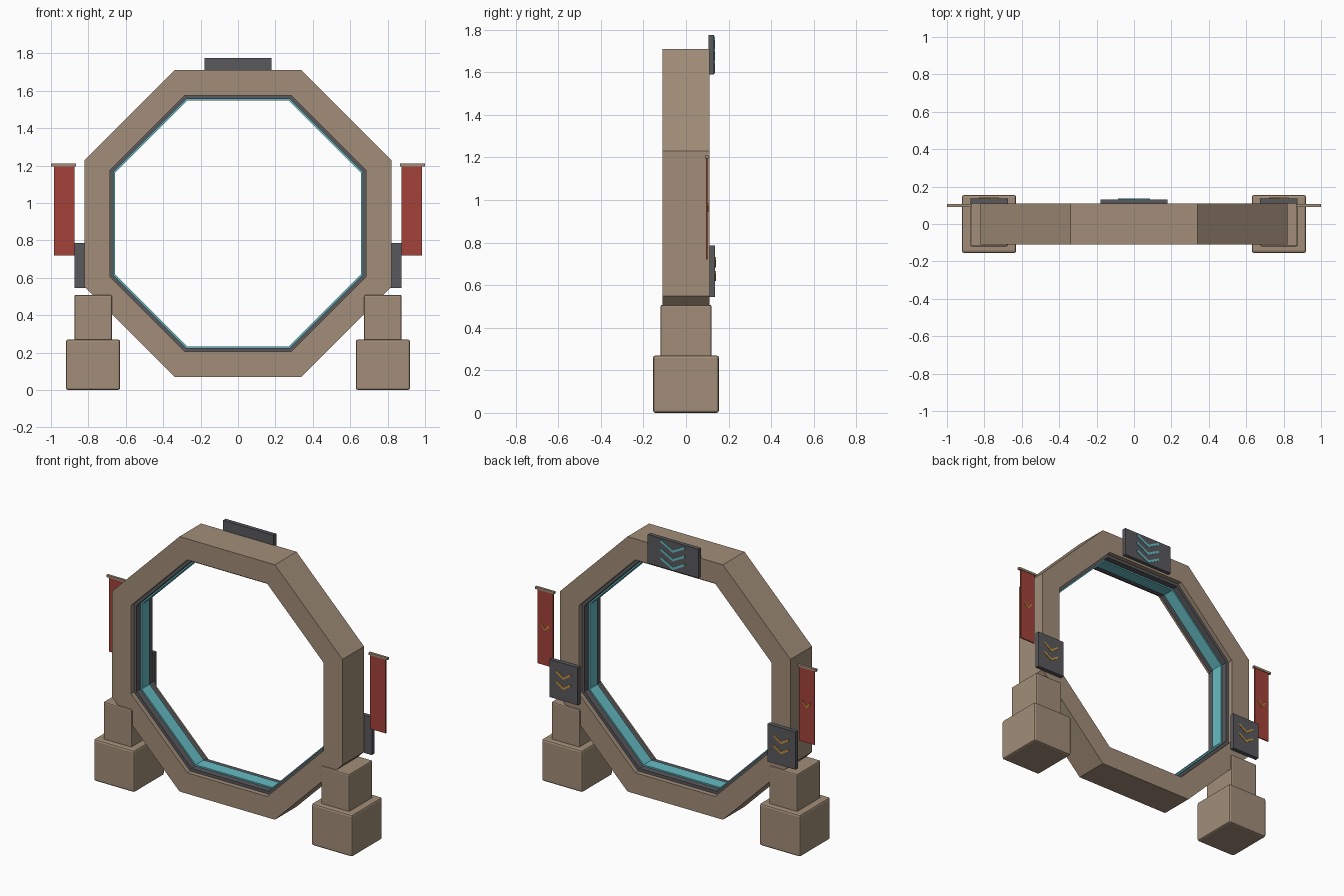
import bpy, bmesh, math
from mathutils import Vector

cube = bpy.data.objects.get("Cube")
if cube:
    bpy.data.objects.remove(cube, do_unlink=True)


def material(name, rgb):
    m = bpy.data.materials.new(name)
    m.use_nodes = True
    m.diffuse_color = (*rgb, 1)
    m.node_tree.nodes["Principled BSDF"].inputs["Base Color"].default_value = (*rgb, 1)
    return m


STONE = material("sandstone", (0.36, 0.27, 0.19))
DARK = material("dark metal", (0.10, 0.10, 0.11))
TEAL = material("glowing teal", (0.13, 0.50, 0.54))
RED = material("red cloth", (0.36, 0.055, 0.042))
GOLD = material("gold", (0.55, 0.30, 0.05))


def finish(bm, name, mat):
    bmesh.ops.recalc_face_normals(bm, faces=bm.faces)
    mesh = bpy.data.meshes.new(name)
    bm.to_mesh(mesh)
    bm.free()
    mesh.materials.append(mat)
    ob = bpy.data.objects.new(name, mesh)
    bpy.context.collection.objects.link(ob)
    return ob


def box(name, mat, x, y, z, bevel=0):
    """Box from (min, max) ranges, optionally with rounded edges."""
    bm = bmesh.new()
    bmesh.ops.create_cube(bm, size=1)
    for v in bm.verts:
        v.co = Vector([(r[0] + r[1]) / 2 + c * (r[1] - r[0])
                       for r, c in zip((x, y, z), v.co)])
    ob = finish(bm, name, mat)
    if bevel:
        mod = ob.modifiers.new("bevel", 'BEVEL')
        mod.width, mod.segments = bevel, 2
    return ob


def ring(name, mat, outer, inner, half_depth, centre_z=0.89, sides=8):
    """Upright octagonal frame, sized by flat-to-centre distances."""
    bm = bmesh.new()
    loops = []
    for k in range(sides):
        a = (k + 0.5) * math.tau / sides
        section = []
        for r, y in ((outer, -1), (inner, -1), (inner, 1), (outer, 1)):
            r /= math.cos(math.pi / sides)
            section.append(bm.verts.new((r * math.cos(a), y * half_depth,
                                         centre_z + r * math.sin(a))))
        loops.append(section)
    for k in range(sides):
        a, b = loops[k], loops[(k + 1) % sides]
        for i in range(4):
            j = (i + 1) % 4
            bm.faces.new((a[i], a[j], b[j], b[i]))
    return finish(bm, name, mat)


def chevron(name, mat, x, y, z, half_width, drop, thick):
    """Thin V-shaped plate pointing down, lying on the plane y."""
    top, low = z + drop / 2, z - drop / 2
    outline = [(-half_width, top), (0, low), (half_width, top),
               (half_width, top - thick), (0, low - thick), (-half_width, top - thick)]
    bm = bmesh.new()
    front = [bm.verts.new((x + px, y - 0.002, pz)) for px, pz in outline]
    back = [bm.verts.new((x + px, y + 0.004, pz)) for px, pz in outline]
    for i, j in ((0, 1), (1, 2), (2, 3), (3, 4), (4, 5), (5, 0)):
        bm.faces.new((front[i], front[j], back[j], back[i]))
    for f in (front, back):
        bm.faces.new((f[0], f[1], f[4], f[5]))
        bm.faces.new((f[1], f[2], f[3], f[4]))
    return finish(bm, name, mat)


# Octagonal gate with inner lining and light strip
ring("gate_frame", STONE, 0.82, 0.685, 0.11)
ring("inner_lining", DARK, 0.70, 0.666, 0.08)
ring("light_strip", TEAL, 0.68, 0.657, 0.04)

# Sign on top of the back
box("top_sign", DARK, (-0.18, 0.18), (0.106, 0.132), (1.59, 1.775))
for i in range(3):
    chevron(f"top_chevron_{i}", TEAL, 0, 0.132, 1.745 - i * 0.055, 0.085, 0.045, 0.017)

# Feet, signs and banners on both sides
for side, s in (("left", 1), ("right", -1)):
    def span(a, b):
        return tuple(sorted((s * a, s * b)))

    box(f"{side}_foot_base", STONE, span(0.63, 0.92), (-0.155, 0.155), (0, 0.27), 0.012)
    box(f"{side}_foot_block", STONE, span(0.675, 0.875), (-0.12, 0.12), (0.26, 0.508), 0.008)
    box(f"{side}_sign", DARK, span(0.675, 0.875), (0.11, 0.137), (0.545, 0.787))
    for i in range(2):
        chevron(f"{side}_sign_chevron_{i}", GOLD, s * 0.775, 0.137, 0.715 - i * 0.065,
                0.053, 0.034, 0.014)
    box(f"{side}_banner_cloth", RED, span(0.875, 0.985), (0.094, 0.102), (0.72, 1.2))
    box(f"{side}_banner_rod", STONE, span(0.865, 1.0), (0.09, 0.106), (1.196, 1.21))
    chevron(f"{side}_banner_chevron", GOLD, s * 0.93, 0.102, 0.97, 0.028, 0.03, 0.012)
